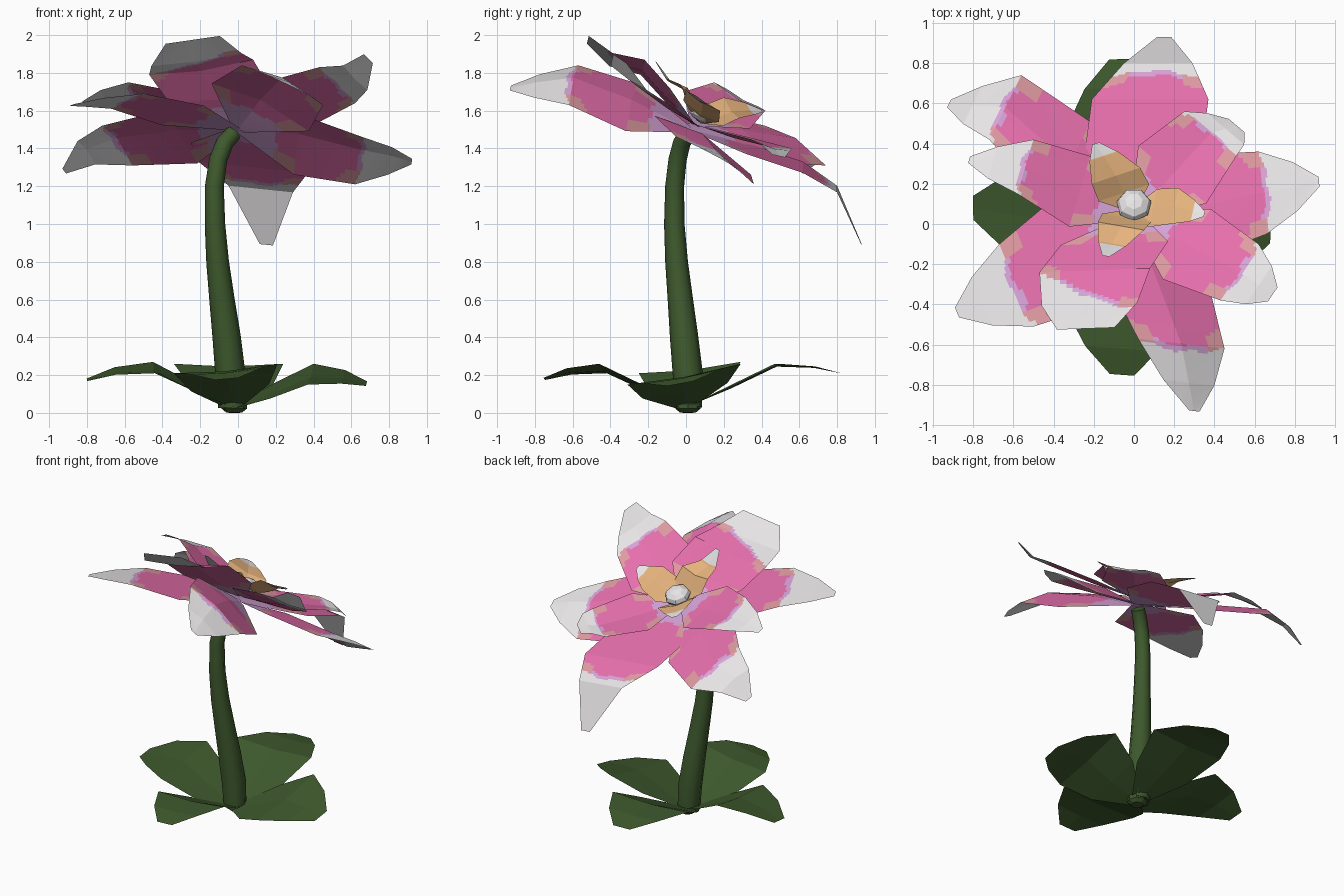
import bpy, bmesh, math
from mathutils import Vector as V

if "Cube" in bpy.data.objects:
    bpy.data.objects.remove(bpy.data.objects["Cube"])


def material(name, rgb):
    m = bpy.data.materials.new(name)
    m.diffuse_color = (*rgb, 1)
    m.use_nodes = True
    m.node_tree.nodes["Principled BSDF"].inputs["Base Color"].default_value = m.diffuse_color
    return m


WHITE = material("petal_white", (0.80, 0.78, 0.79))
PINK = material("petal_pink", (0.82, 0.165, 0.43))
LILAC = material("petal_lilac", (0.68, 0.37, 0.69))
SALMON = material("petal_salmon", (0.74, 0.33, 0.36))
GOLD = material("inner_gold", (0.79, 0.45, 0.205))
GREEN = material("leaf_green", (0.048, 0.1, 0.026))


def add_object(name, bm, mats):
    me = bpy.data.meshes.new(name)
    bm.to_mesh(me)
    bm.free()
    for m in mats:
        me.materials.append(m)
    ob = bpy.data.objects.new(name, me)
    bpy.context.collection.objects.link(ob)
    return ob


def blade(name, base, left, right, tip, mats, rule, tip_w=0.12, cup=0.02,
          waist=1.2, rows=1, cols=2):
    """Thin petal or leaf: base, two shoulders and a blunt tip.
    Sections 0..4 run from base to tip; rows and cols subdivide for colour borders."""
    base, left, right, tip = V(base), V(left), V(right), V(tip)
    mid, half = (left + right) / 2, (right - left) / 2
    bend = mid.lerp(tip, 0.58)
    bend.z = mid.z * 0.72 + tip.z * 0.28
    centres = [base, base.lerp(mid, 0.5), mid, bend, tip]
    widths = [0.15, waist, 1.0, (0.42 + 0.58 * tip_w) * 1.2, tip_w]
    cups = [0, cup, cup, cup * 0.5, 0]
    bm = bmesh.new()
    grid = []
    for n in range(4 * rows + 1):
        i = min(n // rows, 3)
        f = n / rows - i
        c = centres[i].lerp(centres[i + 1], f)
        w = widths[i] + (widths[i + 1] - widths[i]) * f
        d = cups[i] + (cups[i + 1] - cups[i]) * f
        grid.append([])
        for k in range(cols + 1):
            s = 2 * k / cols - 1
            grid[-1].append(bm.verts.new(c + half * w * s - V((0, 0, d * (1 - abs(s))))))
    for r in range(4 * rows):
        for k in range(cols):
            face = bm.faces.new((grid[r][k], grid[r][k + 1], grid[r + 1][k + 1], grid[r + 1][k]))
            face.material_index = rule((r + 0.5) / rows, 2 * (k + 0.5) / cols - 1)
    bmesh.ops.recalc_face_normals(bm, faces=bm.faces)
    if sum(f.normal.z * f.calc_area() for f in bm.faces) < 0:
        bmesh.ops.reverse_faces(bm, faces=bm.faces)
    return add_object(name, bm, mats)


def petal(name, base, left, right, tip, white, tip_w=0.12, waist=1.2, slant=0.0, cup=0.02):
    # pink with a lilac heart, a lilac and salmon border and a white tip
    def rule(t, s):
        edge = white + slant * s + 0.2 * (0.5 - s * s) + 0.04 * math.sin(7 * s)
        side = abs(s) > 0.6
        if t > edge:
            return 0
        if t > edge - (0.32 if side else 0.14):
            return 3 if side else 2
        if t < 0.65 + 0.05 * math.sin(9 * s):
            return 2
        if side and t < 1.0:
            return 3
        return 1
    blade(name, base, left, right, tip, (WHITE, PINK, LILAC, SALMON), rule,
          tip_w, cup, waist, 16, 16)


# Outer petals: left shoulder, right shoulder, tip, start of white, waist width, cupping
outer = [
    ((-0.21, 0.62, 1.33), (0.37, 0.62, 1.27), (0.15, 0.93, 0.89), 2.7, 1.0, 0.0),
    ((0.62, 0.36, 1.21), (0.66, -0.05, 1.46), (0.92, 0.21, 1.33), 2.1, 1.25, -0.06),
    ((0.45, -0.62, 1.63), (0.02, -0.57, 1.84), (0.30, -0.93, 1.72), 2.1, 1.2, -0.04),
    ((-0.50, -0.51, 1.69), (-0.67, -0.10, 1.61), (-0.88, -0.44, 1.63), 2.05, 1.3, 0.0),
    ((-0.72, 0.42, 1.52), (-0.56, 0.74, 1.31), (-0.92, 0.60, 1.28), 2.05, 1.3, -0.04),
]
for i, (l, r, t, w, waist, cup) in enumerate(outer):
    petal(f"outer_petal_{i + 1}", (0, 0.02, 1.50), l, r, t, w, 0.12, waist, 0, cup)

# Upper layer of petals, with tip width, waist width and border slant
upper = [
    ((0.25, 0.56, 1.40), (0.51, 0.34, 1.45), (0.51, 0.49, 1.36), 2.05, 0.3, 1.3, 0),
    ((0.62, -0.10, 1.64), (0.43, -0.38, 1.83), (0.69, -0.35, 1.875), 2.05, 0.25, 1.25, 0),
    ((0.08, -0.22, 1.87), (-0.47, -0.24, 1.79), (-0.24, -0.52, 1.975), 2.7, 0.52, 0.97, -0.6),
    ((-0.58, 0.15, 1.75), (-0.50, 0.42, 1.60), (-0.82, 0.32, 1.64), 2.05, 0.12, 1.3, 0),
]
for i, (l, r, t, w, tw, waist, slant) in enumerate(upper):
    petal(f"upper_petal_{i + 1}", (0, 0.04, 1.53), l, r, t, w, tw, waist, slant)

# Small gold petals with white tips
inner = [
    ((-0.21, 0.20, 1.67), (0.03, 0.28, 1.56), (-0.19, 0.40, 1.60)),
    ((0.22, 0.18, 1.60), (0.18, 0.00, 1.71), (0.35, 0.05, 1.68)),
    ((0.05, -0.03, 1.74), (-0.18, 0.01, 1.72), (-0.14, -0.16, 1.86)),
]
for i, (l, r, t) in enumerate(inner):
    blade(f"gold_petal_{i + 1}", (-0.01, 0.07, 1.54), l, r, t, (GOLD, WHITE),
          lambda t, s: 1 if t > 3.1 else 0, 0.15, 0.02, 1.05, 10, 4)

# Flattened white bud facing along the flower's tilt
bm = bmesh.new()
bmesh.ops.create_uvsphere(bm, u_segments=7, v_segments=6, radius=0.088)
tilt = V((0, 0.4, 0.92)).to_track_quat("Z", "Y")
for v in bm.verts:
    v.co = tilt @ V((v.co.x, v.co.y, v.co.z * 0.6)) + V((0, 0.095, 1.59))
add_object("bud", bm, [WHITE])

# Base leaves
leaves = [
    ((-0.44, -0.25, 0.21), (-0.45, 0.29, 0.27), (-0.80, 0.08, 0.175)),
    ((0.21, -0.46, 0.26), (-0.34, -0.42, 0.21), (-0.06, -0.75, 0.18)),
    ((0.40, 0.29, 0.26), (0.37, -0.31, 0.15), (0.68, -0.03, 0.155)),
    ((-0.34, 0.47, 0.26), (0.24, 0.49, 0.26), (-0.06, 0.82, 0.21)),
]
for i, (l, r, t) in enumerate(leaves):
    blade(f"leaf_{i + 1}", (-0.02, 0, 0.03), l, r, t, [GREEN],
          lambda t, s: 0, 0.22, 0.015, 0.75)

# Curved tapering stem
path = [(-0.03, 0.01, 0.03, 0.075), (-0.04, 0.01, 0.2, 0.08), (-0.06, -0.01, 0.4, 0.075),
        (-0.085, -0.03, 0.6, 0.067), (-0.108, -0.05, 0.8, 0.06), (-0.122, -0.062, 1.0, 0.054),
        (-0.125, -0.06, 1.2, 0.05), (-0.105, -0.045, 1.34, 0.048), (-0.07, -0.022, 1.43, 0.047),
        (-0.025, 0.01, 1.48, 0.045)]
cu = bpy.data.curves.new("stem", "CURVE")
cu.dimensions = "3D"
cu.bevel_depth = 1
cu.bevel_resolution = 2
cu.use_fill_caps = True
sp = cu.splines.new("POLY")
sp.points.add(len(path) - 1)
for p, (x, y, z, r) in zip(sp.points, path):
    p.co = (x, y, z, 1)
    p.radius = r
stem = bpy.data.objects.new("stem", cu)
bpy.context.collection.objects.link(stem)
cu.materials.append(GREEN)
bpy.context.view_layer.objects.active = stem
stem.select_set(True)
bpy.ops.object.convert(target="MESH")
bpy.ops.object.shade_smooth_by_angle(angle=math.radians(50))

# Root knob under the stem
bm = bmesh.new()
bmesh.ops.create_uvsphere(bm, u_segments=8, v_segments=5, radius=0.07)
for v in bm.verts:
    v.co = V((v.co.x - 0.02, v.co.y + 0.01, max(v.co.z * 0.6 + 0.035, 0)))
add_object("root_knob", bm, [GREEN])
